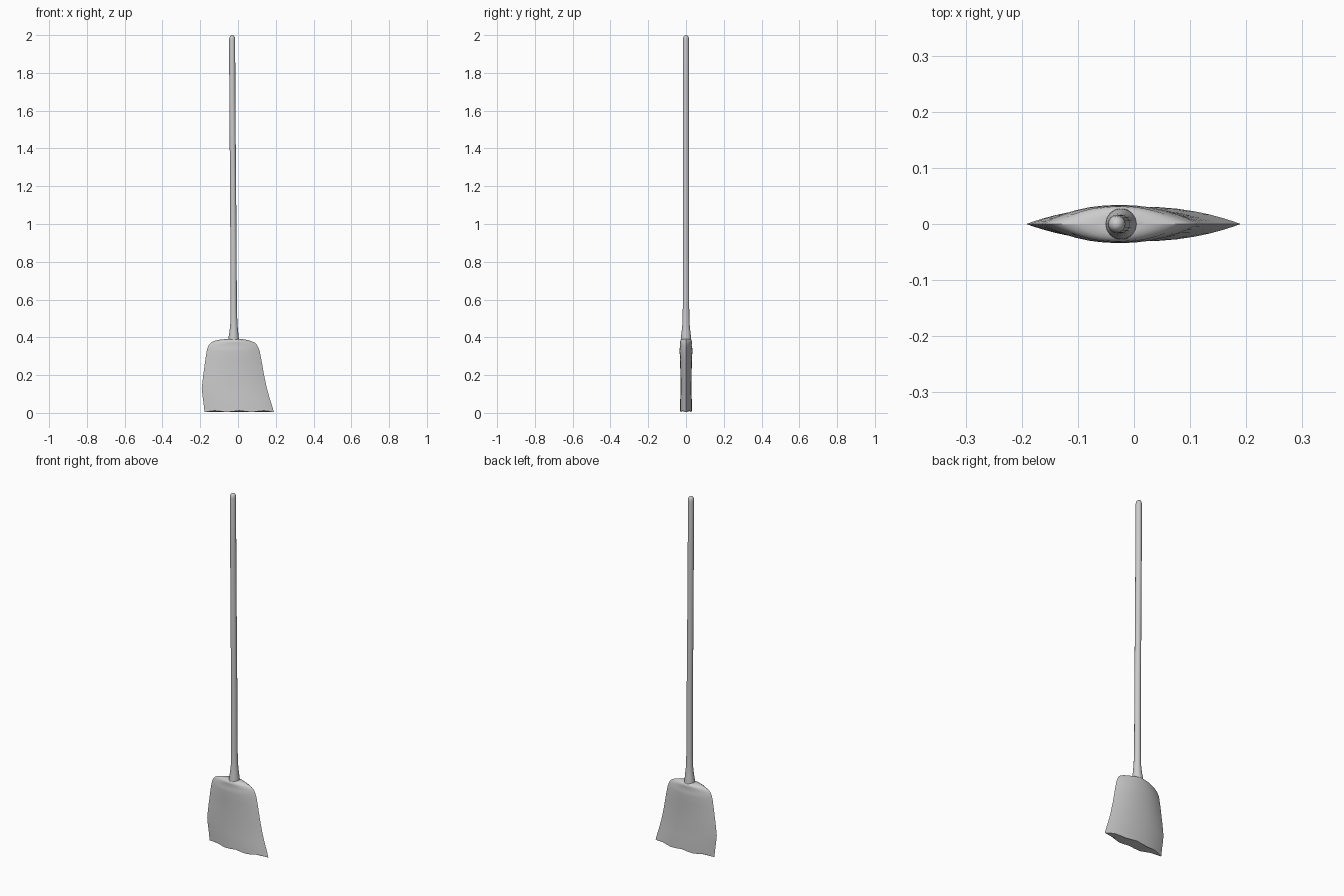
import bpy, bmesh, math

if "Cube" in bpy.data.objects:
    bpy.data.objects.remove(bpy.data.objects["Cube"])


def loft(name, rings, angle):
    """Skin a list of equal-length point rings and cap both ends."""
    bm = bmesh.new()
    loops = [[bm.verts.new(p) for p in ring] for ring in rings]
    n = len(loops[0])
    for a, b in zip(loops, loops[1:]):
        for i in range(n):
            j = (i + 1) % n
            bm.faces.new((a[i], a[j], b[j], b[i]))
    bm.faces.new(loops[0][::-1])
    bm.faces.new(loops[-1])
    bmesh.ops.recalc_face_normals(bm, faces=bm.faces)
    mesh = bpy.data.meshes.new(name)
    bm.to_mesh(mesh)
    bm.free()
    obj = bpy.data.objects.new(name, mesh)
    bpy.context.collection.objects.link(obj)
    bpy.context.view_layer.objects.active = obj
    obj.select_set(True)
    bpy.ops.object.shade_smooth_by_angle(angle=math.radians(angle))
    obj.select_set(False)
    return obj


def lens(z, left, right, depth, wave=0.0, n=16):
    """Flat, pointed oval section of the broom head."""
    pts = []
    for i in range(n * 2):
        side = -1 if i < n else 1
        t = (i % n) / n
        u = -math.cos(math.pi * t) * (1 if side < 0 else -1)
        x = (left + right) / 2 + u * (right - left) / 2
        y = side * depth * (1 - abs(u) ** 2.2)
        pts.append((x, y, z + wave * math.cos(u * 9)))
    return pts


def circle(z, cx, r, n=16):
    return [(cx + r * math.cos(2 * math.pi * i / n),
             r * math.sin(2 * math.pi * i / n), z) for i in range(n)]


# Bristle head: asymmetric flare, shallow binding groove near the shoulders
head = [(0.008, -0.177, 0.19, 0.031, 0.004),
        (0.05, -0.182, 0.177, 0.031, 0.002),
        (0.09, -0.188, 0.164, 0.03, 0),
        (0.13, -0.192, 0.153, 0.029, 0),
        (0.20, -0.184, 0.138, 0.03, 0),
        (0.28, -0.173, 0.124, 0.031, 0),
        (0.325, -0.166, 0.115, 0.034, 0),
        (0.345, -0.161, 0.108, 0.033, 0),
        (0.36, -0.154, 0.101, 0.030, 0),
        (0.372, -0.143, 0.088, 0.032, 0),
        (0.381, -0.125, 0.068, 0.031, 0),
        (0.387, -0.100, 0.045, 0.027, 0),
        (0.391, -0.065, 0.018, 0.02, 0)]
loft("bristle_head", [lens(*s) for s in head], 50)

# Handle: slightly bowed pole with a flared collar and rounded tip
handle = [(0.37, -0.023, 0.029), (0.40, -0.023, 0.027), (0.43, -0.022, 0.023),
          (0.47, -0.022, 0.019), (0.56, -0.023, 0.017), (0.90, -0.024, 0.0165),
          (1.30, -0.027, 0.016), (1.70, -0.030, 0.016), (1.975, -0.031, 0.016),
          (1.988, -0.031, 0.0145), (1.996, -0.031, 0.010), (2.0, -0.031, 0.004)]
loft("handle", [circle(*s) for s in handle], 60)
